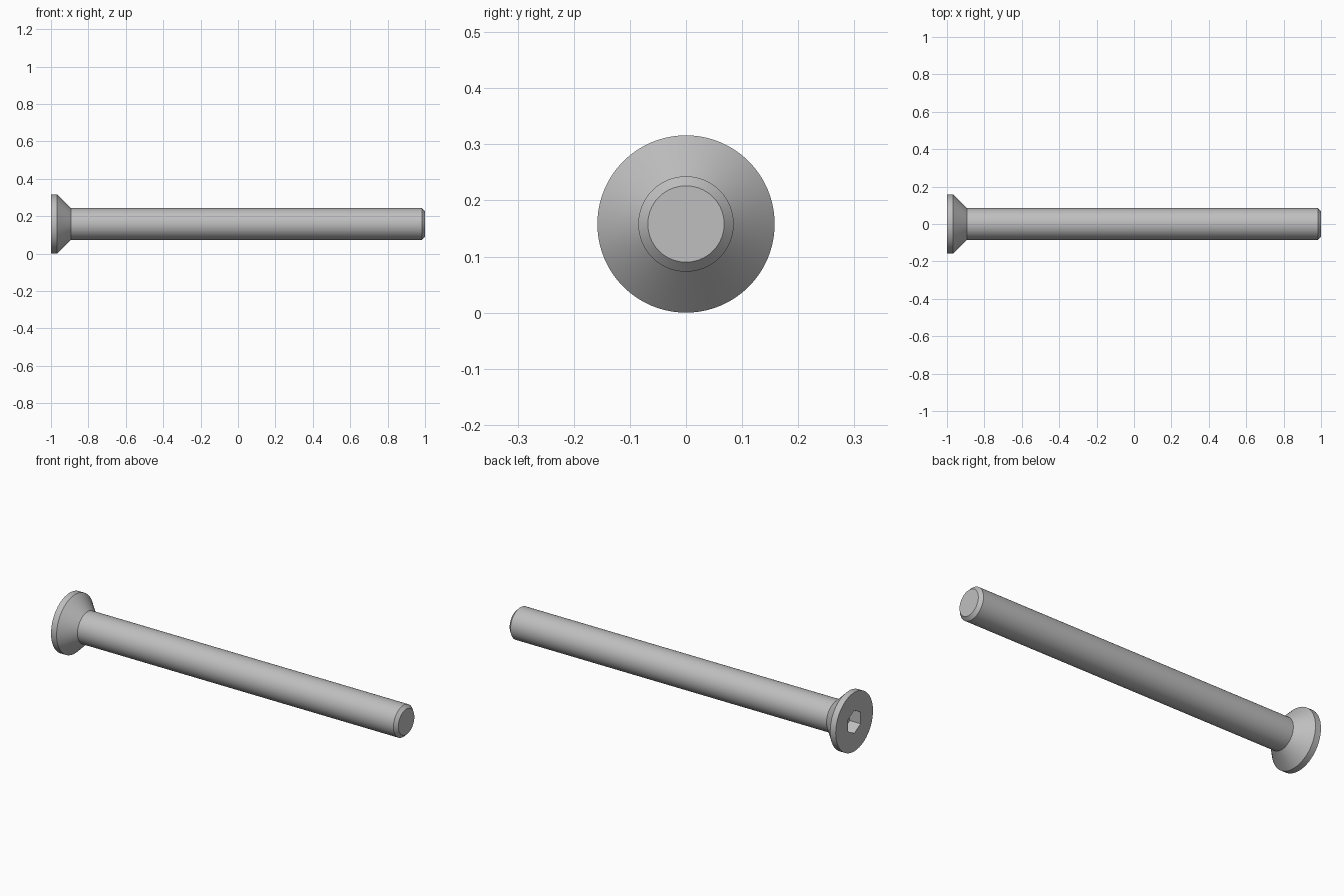
import bpy
import bmesh
from math import sin, cos, pi, radians

if "Cube" in bpy.data.objects:
    bpy.data.objects.remove(bpy.data.objects["Cube"], do_unlink=True)

HEAD_R = 0.158
SHAFT_R = 0.085
CHAMFER = 0.017
RIM_X = -0.967
NECK_X = RIM_X + HEAD_R - SHAFT_R

steel = bpy.data.materials.new("steel_grey")
steel.use_nodes = True
grey = (0.52, 0.52, 0.52, 1)
steel.diffuse_color = grey
steel.node_tree.nodes["Principled BSDF"].inputs["Base Color"].default_value = grey


def turned(name, profile, sides):
    """Solid of revolution along x from (x, radius) pairs, capped at both ends."""
    bm = bmesh.new()
    rings = []
    for x, r in profile:
        angles = [2 * pi * i / sides for i in range(sides)]
        rings.append([bm.verts.new((x, r * sin(a), HEAD_R + r * cos(a))) for a in angles])
    for a, b in zip(rings, rings[1:]):
        for i in range(sides):
            j = (i + 1) % sides
            bm.faces.new((a[i], a[j], b[j], b[i]))
    bm.faces.new(rings[0])
    bm.faces.new(rings[-1])
    bmesh.ops.recalc_face_normals(bm, faces=bm.faces)
    mesh = bpy.data.meshes.new(name)
    bm.to_mesh(mesh)
    bm.free()
    obj = bpy.data.objects.new(name, mesh)
    bpy.context.collection.objects.link(obj)
    mesh.materials.append(steel)
    return obj


# Countersunk head, plain shaft and chamfered tip in one turned body
bolt = turned("countersunk_bolt", [
    (-1, HEAD_R), (RIM_X, HEAD_R),
    (NECK_X, SHAFT_R),
    (1 - CHAMFER, SHAFT_R), (1, SHAFT_R - CHAMFER),
], 96)

# Hexagonal drive socket, points up and down
socket = turned("socket_cutter", [(-1.05, 0.062), (-0.935, 0.062)], 6)
socket.hide_render = True

cut = bolt.modifiers.new("hex_socket", "BOOLEAN")
cut.operation = "DIFFERENCE"
cut.solver = "EXACT"
cut.object = socket

bpy.ops.object.select_all(action="DESELECT")
bolt.select_set(True)
bpy.context.view_layer.objects.active = bolt
bpy.ops.object.modifier_apply(modifier=cut.name)
bpy.data.objects.remove(socket, do_unlink=True)
bpy.ops.object.shade_smooth_by_angle(angle=radians(30))
